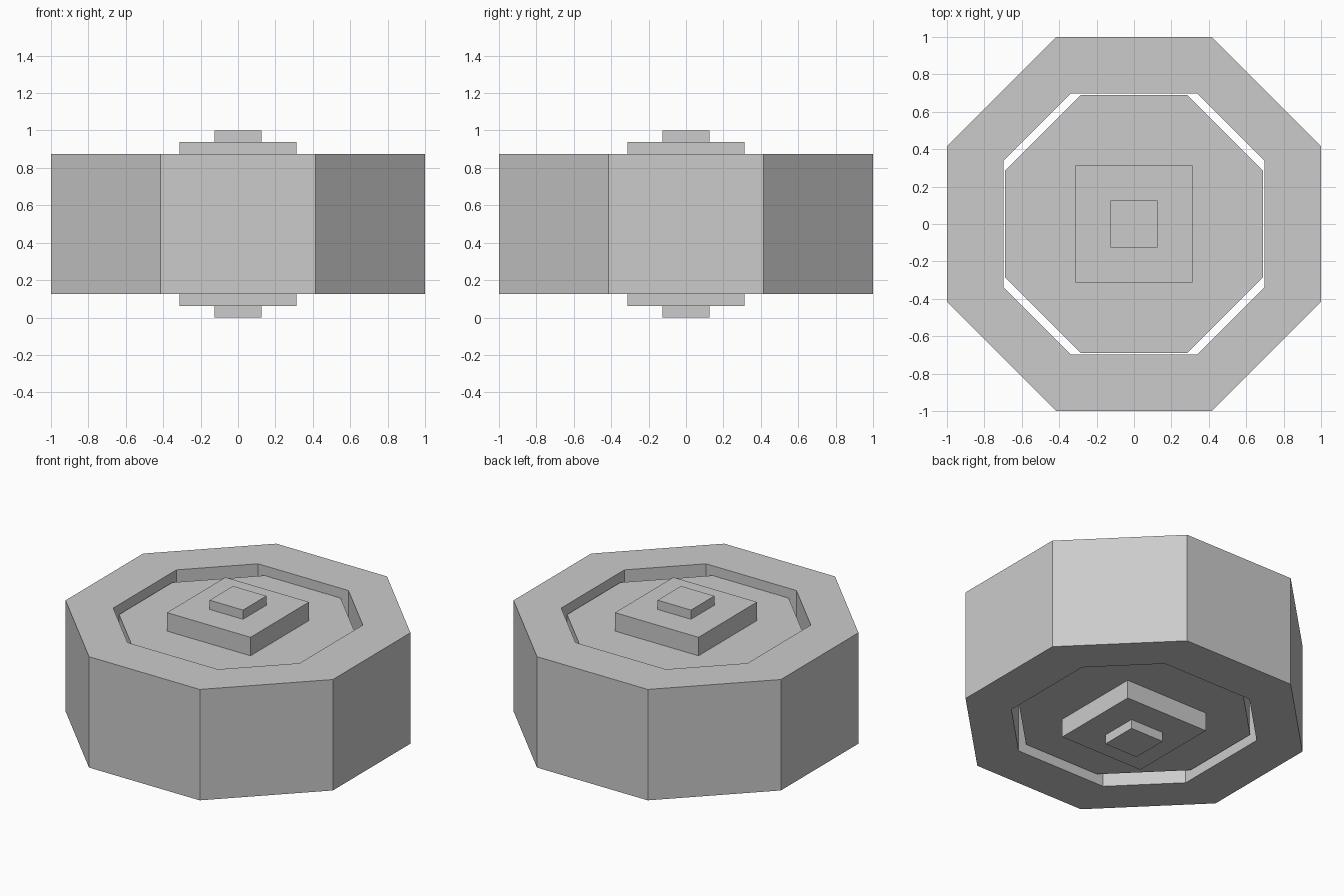
import bpy, bmesh

if "Cube" in bpy.data.objects:
    bpy.data.objects.remove(bpy.data.objects["Cube"])


def octagon(flat, corner):
    """Eight points: flat sides at +-flat, corners at +-corner along them."""
    f, c = flat, corner
    return [(f, -c), (f, c), (c, f), (-c, f), (-f, c), (-f, -c), (-c, -f), (c, -f)]


def square(h):
    return [(-h, -h), (h, -h), (h, h), (-h, h)]


def finish(name, bm):
    bmesh.ops.recalc_face_normals(bm, faces=bm.faces)
    mesh = bpy.data.meshes.new(name)
    bm.to_mesh(mesh)
    bm.free()
    obj = bpy.data.objects.new(name, mesh)
    bpy.context.collection.objects.link(obj)
    return obj


def prism(name, outline, z0, z1):
    bm = bmesh.new()
    low = [bm.verts.new((x, y, z0)) for x, y in outline]
    face = bm.faces.new(low)
    new = bmesh.ops.extrude_face_region(bm, geom=[face])["geom"]
    for v in new:
        if isinstance(v, bmesh.types.BMVert):
            v.co.z = z1
    return finish(name, bm)


def ring(name, outer, inner, z0, z1):
    bm = bmesh.new()
    # Closed cross-section loops: outer low, outer high, inner high, inner low
    loops = [[bm.verts.new((x, y, z)) for x, y in pts]
             for pts, z in ((outer, z0), (outer, z1), (inner, z1), (inner, z0))]
    n = len(outer)
    for k in range(4):
        a, b = loops[k], loops[(k + 1) % 4]
        for i in range(n):
            j = (i + 1) % n
            bm.faces.new((a[i], a[j], b[j], b[i]))
    return finish(name, bm)


# Thick outer rim with a through opening
ring("outer_rim", octagon(1.0, 0.4142), octagon(0.697, 0.338), 0.125, 0.875)

# Recessed centre disc, floating just inside the rim
prism("centre_disc", octagon(0.69, 0.2845), 0.1875, 0.8125)

# Stepped hub, showing on both faces
prism("hub_plate", square(0.3125), 0.0625, 0.9375)
prism("axle_cap", square(0.125), 0.0, 1.0)
